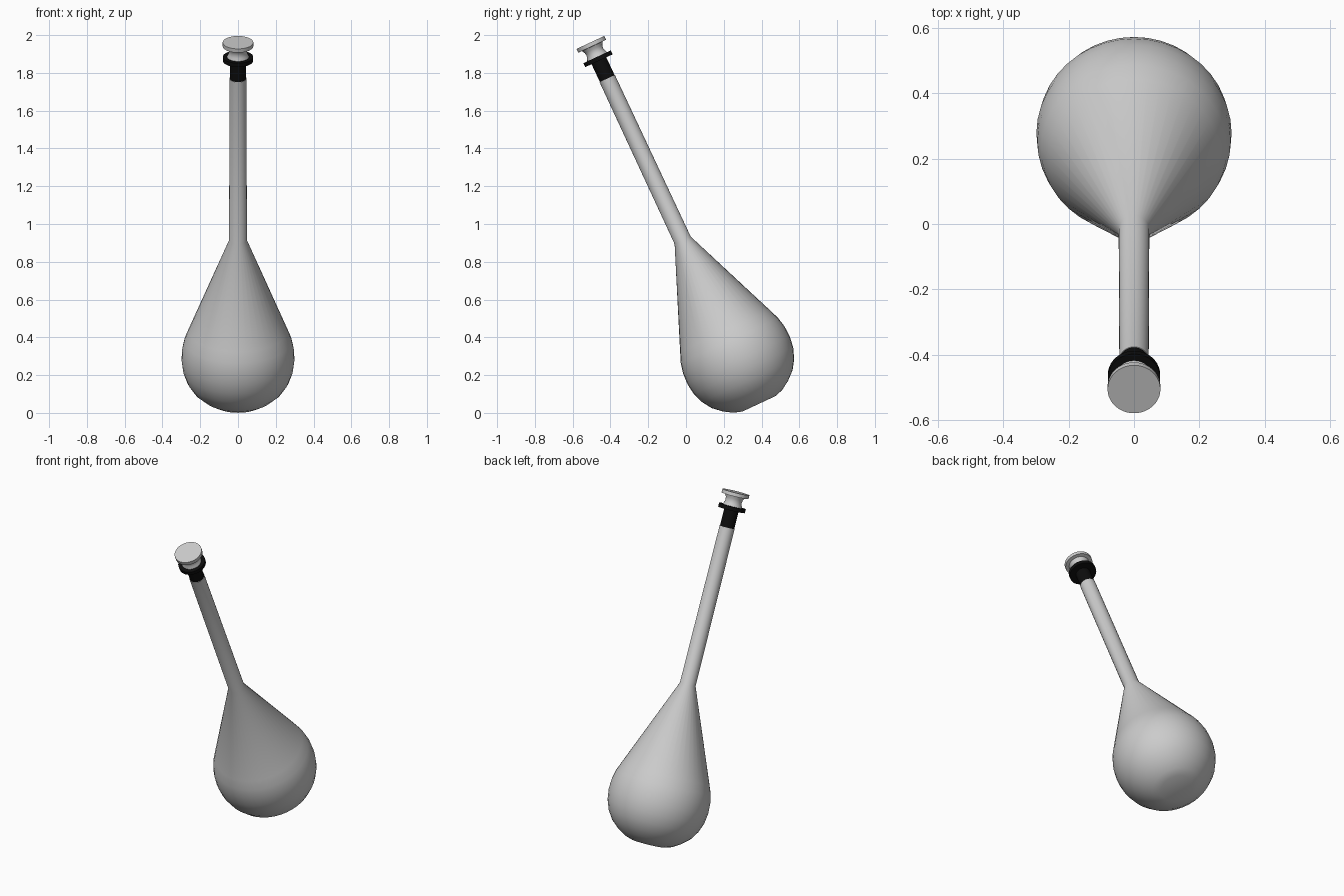
import bpy, bmesh, math
from mathutils import Matrix

if "Cube" in bpy.data.objects:
    bpy.data.objects.remove(bpy.data.objects["Cube"])

TILT = Matrix.Translation((0, 0.386, 0.048)) @ Matrix.Rotation(math.radians(25), 4, 'X')
SIDES = 40


def material(name, v):
    m = bpy.data.materials.new(name)
    m.diffuse_color = (v, v, v, 1)
    m.use_nodes = True
    m.node_tree.nodes["Principled BSDF"].inputs["Base Color"].default_value = m.diffuse_color
    return m


def lathe(name, profile, mat):
    """Spin (radius, height) points round the tilted axis and cap both ends."""
    bm = bmesh.new()
    rings = []
    for r, h in profile:
        rings.append([bm.verts.new((r * math.cos(2 * math.pi * i / SIDES),
                                    r * math.sin(2 * math.pi * i / SIDES), h))
                      for i in range(SIDES)])
    for a, b in zip(rings, rings[1:]):
        for i in range(SIDES):
            j = (i + 1) % SIDES
            bm.faces.new((a[i], a[j], b[j], b[i]))
    bm.faces.new(rings[0][::-1])
    bm.faces.new(rings[-1])
    bmesh.ops.recalc_face_normals(bm, faces=bm.faces)
    me = bpy.data.meshes.new(name)
    bm.to_mesh(me)
    bm.free()
    me.materials.append(mat)
    ob = bpy.data.objects.new(name, me)
    bpy.context.collection.objects.link(ob)
    ob.matrix_world = TILT
    bpy.ops.object.select_all(action='DESELECT')
    ob.select_set(True)
    bpy.context.view_layer.objects.active = ob
    bpy.ops.object.shade_smooth_by_angle(angle=math.radians(32))
    return ob


grey = material("light_grey", 0.6)
black = material("black", 0.004)

# teardrop bulb with a small flat base, running into the long neck
lathe("bulb_and_neck", [
    (0.096, 0), (0.142, 0.014), (0.19, 0.044), (0.236, 0.085), (0.27, 0.137),
    (0.291, 0.195), (0.299, 0.255), (0.296, 0.315), (0.284, 0.37), (0.262, 0.425),
    (0.047, 0.955), (0.045, 1.90)], grey)

# black collar with its flange
lathe("collar", [
    (0.043, 1.895), (0.043, 2.004), (0.080, 2.004), (0.080, 2.027), (0.05, 2.027)], black)

# waisted knob with a flat disc on top
lathe("knob", [
    (0.058, 2.026), (0.051, 2.042), (0.048, 2.056), (0.051, 2.072),
    (0.060, 2.088), (0.081, 2.089), (0.081, 2.111)], grey)
